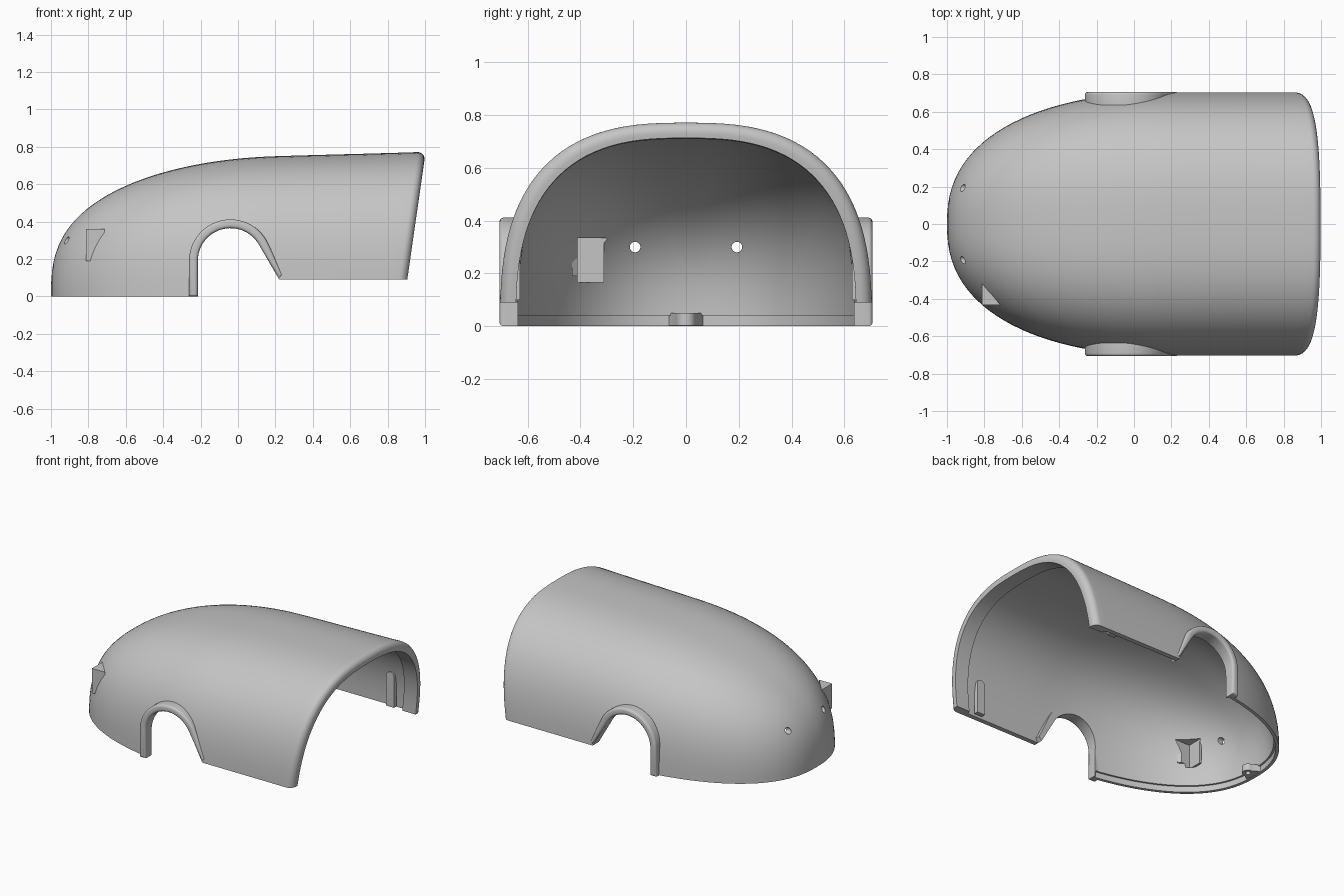
import bpy, bmesh
from math import sin, cos, pi, radians, copysign

old = bpy.data.objects.get("Cube")
if old:
    bpy.data.objects.remove(old, do_unlink=True)

grey = bpy.data.materials.new("plain grey")
grey.use_nodes = True
grey.diffuse_color = (0.56, 0.56, 0.56, 1)
grey.node_tree.nodes["Principled BSDF"].inputs["Base Color"].default_value = (0.56, 0.56, 0.56, 1)

WALL = 0.033
LIP = 0.021
RIM_WALL = 0.06
RIM_R = 0.045
RIM_X = 0.892
SIDES = 112


def finish(name, bm):
    bmesh.ops.recalc_face_normals(bm, faces=bm.faces)
    mesh = bpy.data.meshes.new(name)
    bm.to_mesh(mesh)
    bm.free()
    mesh.materials.append(grey)
    ob = bpy.data.objects.new(name, mesh)
    bpy.context.collection.objects.link(ob)
    return ob


def prism(name, pts, axis, a, b, round_edge=0):
    """Extrude a flat outline along y (points are x, z) or z (points are x, y)."""
    bm = bmesh.new()
    put = (lambda p, d: (p[0], d, p[1])) if axis == "y" else (lambda p, d: (p[0], p[1], d))
    near = [bm.verts.new(put(p, a)) for p in pts]
    far = [bm.verts.new(put(p, b)) for p in pts]
    bm.faces.new(near)
    outer = bm.faces.new(far)
    n = len(pts)
    for i in range(n):
        j = (i + 1) % n
        bm.faces.new((near[i], near[j], far[j], far[i]))
    bmesh.ops.recalc_face_normals(bm, faces=bm.faces)
    if round_edge:
        bmesh.ops.bevel(bm, geom=list(outer.edges), offset=round_edge, segments=4,
                        profile=0.5, affect="EDGES")
    return finish(name, bm)


def arc(cx, cy, r, start, end, n=24):
    angles = [radians(start + (end - start) * i / n) for i in range(n + 1)]
    return [(cx + r * cos(t), cy + r * sin(t)) for t in angles]


def activate(ob):
    bpy.ops.object.select_all(action="DESELECT")
    ob.select_set(True)
    bpy.context.view_layer.objects.active = ob


def cut(ob, cutter, keep=False):
    activate(ob)
    mod = ob.modifiers.new("cut", "BOOLEAN")
    mod.operation = "DIFFERENCE"
    mod.solver = "EXACT"
    mod.object = cutter
    bpy.ops.object.modifier_apply(modifier=mod.name)
    if not keep:
        bpy.data.objects.remove(cutter, do_unlink=True)


def smooth(ob):
    activate(ob)
    bpy.ops.object.shade_smooth_by_angle(angle=radians(32))


def section(x, inset):
    """Half width, height and squareness of the body at x."""
    t = min(1.0, max(0.0, (0.2 - x) / (1.2 - inset)))
    w = (0.705 - inset) * (1 - t ** 2.2) ** 0.42
    h = (0.743 + 0.034 * x - inset) * (1 - t ** 2.1) ** 0.36
    return w, h, 2.7 - 0.45 * t ** 4


def nose_stations(inset, n=30):
    return [0.2 - (1.2 - inset) * cos(pi / 2 * i / n) for i in range(1, n + 1)]


# Body shell: outer skin, rounded rim, thick rim band, thin inner skin
straight = [0.3, 0.4, 0.5, 0.6, 0.7]
stations = [(x, 0) for x in nose_stations(0) + straight + [0.8]]
stations += [(RIM_X - RIM_R + RIM_R * sin(pi / 16 * i), RIM_R * (1 - cos(pi / 16 * i)))
             for i in range(9)]
stations += [(RIM_X, RIM_WALL), (0.79, RIM_WALL), (0.78, WALL)]
stations += [(x, WALL) for x in reversed(nose_stations(WALL) + straight)]

bm = bmesh.new()
rings = []
for x, inset in stations:
    w, h, power = section(x, inset)
    k = min(1, max(0, (x - 0.2) / 0.6))
    lean = 0.144 * k * k * (3 - 2 * k)
    ring = []
    for i in range(SIDES):
        c, s = cos(2 * pi * i / SIDES), sin(2 * pi * i / SIDES)
        z = h * copysign(abs(s) ** (2 / power), s)
        ring.append(bm.verts.new((x + lean * z, w * copysign(abs(c) ** (2 / power), c), z)))
    rings.append(ring)
for a, b in zip(rings, rings[1:]):
    for i in range(SIDES):
        j = (i + 1) % SIDES
        bm.faces.new((a[i], a[j], b[j], b[i]))
for ring, tip in ((rings[0], -1), (rings[-1], -1 + WALL)):
    pole = bm.verts.new((tip, 0, 0))
    for i in range(SIDES):
        bm.faces.new((ring[i], ring[(i + 1) % SIDES], pole))
shell = finish("body_shell", bm)

# Lower edge and wheel arch openings
inner_arch = [(-0.215, 0)] + arc(-0.04, 0.19, 0.175, 180, 30) + [(0.22, 0.09)]
below = [(-1.3, 0)] + inner_arch + [(1.3, 0.09), (1.3, -1.2), (-1.3, -1.2)]
cut(shell, prism("lower_cutter", below, "y", -1, 1))

# Thinner lip along the lower front edge
lip_x = [-1 + LIP] + [x for x in nose_stations(LIP) if x < -0.2]
lip = [(x, section(x, LIP)[0]) for x in lip_x]
lip += [(x, -y) for x, y in reversed(lip[1:])]
cut(shell, prism("lip_cutter", lip, "z", -0.1, 0.04))

# Nose holes, and a clip rib inside each rear wall
rib = [(0.69, 0.1)] + arc(0.72, 0.31, 0.03, 180, 0, 12) + [(0.75, 0.1)]
for side, name in ((-1, "front_clip_rib"), (1, "back_clip_rib")):
    bm = bmesh.new()
    hole = [bm.verts.new((-1.2, side * 0.193 + y, z)) for y, z in arc(0, 0.3, 0.02, 0, 345, 23)]
    disc = bm.faces.new(hole)
    top = bmesh.ops.extrude_face_region(bm, geom=[disc])
    bmesh.ops.translate(bm, verts=[v for v in top["geom"] if isinstance(v, bmesh.types.BMVert)],
                        vec=(0.6, 0, 0))
    cut(shell, finish("hole_cutter", bm))
    smooth(prism(name, rib, "y", side * 0.63, side * 0.66))

# Corner housing on the right of the nose, hollow from inside, with a back wall
housing = prism("corner_housing", [(-0.813, -0.432), (-0.813, -0.315), (-0.715, -0.432)],
                "z", 0.19, 0.36)
pocket = prism("pocket_cutter", [(-0.797, -0.412), (-0.5, -0.412), (-0.5, -0.3), (-0.797, -0.3)],
               "z", 0.165, 0.335)
cut(shell, pocket, keep=True)
cut(housing, pocket)
smooth(housing)
smooth(shell)
prism("housing_back_wall", [(-0.811, -0.415), (-0.797, -0.415), (-0.797, -0.31), (-0.811, -0.31)],
      "z", 0.165, 0.337)

# Wheel arch flares
outer_arch = [(-0.262, 0)] + arc(-0.04, 0.19, 0.222, 180, 30) + [(0.24, 0.115)]
for side, name in ((-1, "front_arch_flare"), (1, "back_arch_flare")):
    flare = prism(name, outer_arch + inner_arch[::-1], "y", side * 0.637, side * 0.707, 0.016)
    cut(flare, prism("lip_cutter", lip, "z", -0.1, 0.04))
    smooth(flare)

# Screw boss inside the nose
web = [(-0.985, -0.07), (-0.93, -0.037)] + arc(-0.93, 0, 0.037, -90, 90, 16)[1:]
boss = prism("nose_boss", web + [(-0.985, 0.07)], "z", 0.003, 0.05)
cut(boss, prism("screw_cutter", arc(-0.93, 0, 0.017, 0, 340, 17), "z", -0.1, 0.2))
smooth(boss)
